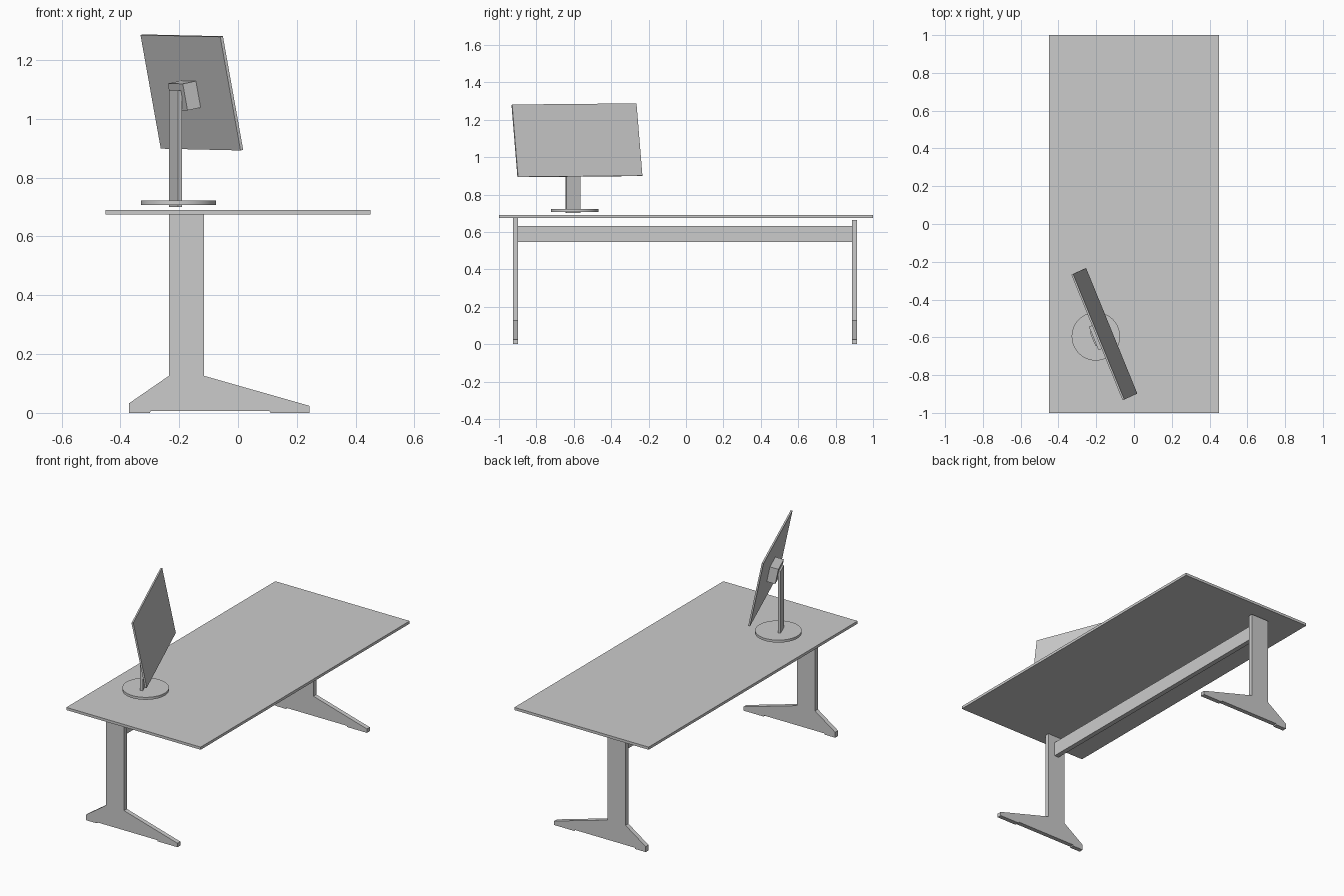
import bpy, bmesh
from math import radians
from mathutils import Matrix, Vector

if "Cube" in bpy.data.objects:
    bpy.data.objects.remove(bpy.data.objects["Cube"])


def box(name, size, matrix):
    bm = bmesh.new()
    bmesh.ops.create_cube(bm, size=1)
    bmesh.ops.scale(bm, vec=size, verts=bm.verts)
    me = bpy.data.meshes.new(name)
    bm.to_mesh(me)
    bm.free()
    ob = bpy.data.objects.new(name, me)
    ob.matrix_world = matrix
    bpy.context.collection.objects.link(ob)
    return ob


def extrude_profile(name, pts, y0, y1):
    bm = bmesh.new()
    face = bm.faces.new([bm.verts.new((x, y0, z)) for x, z in pts])
    geo = bmesh.ops.extrude_face_region(bm, geom=[face])["geom"]
    verts = [v for v in geo if isinstance(v, bmesh.types.BMVert)]
    bmesh.ops.translate(bm, vec=(0, y1 - y0, 0), verts=verts)
    bmesh.ops.recalc_face_normals(bm, faces=bm.faces)
    me = bpy.data.meshes.new(name)
    bm.to_mesh(me)
    bm.free()
    ob = bpy.data.objects.new(name, me)
    bpy.context.collection.objects.link(ob)
    return ob


# Desk top and crossbar
box("table_top", (0.9, 2.0, 0.016), Matrix.Translation((0, 0, 0.682)))
box("crossbar", (0.03, 1.79, 0.087), Matrix.Translation((-0.175, -0.006, 0.589)))

# Legs: column with a flared foot, slightly raised between the foot ends
for name, y0, y1, top in (("front_leg", -0.926, -0.899, 0.674),
                          ("back_leg", 0.887, 0.914, 0.663)):
    profile = [(-0.37, 0), (-0.3, 0), (-0.297, 0.007), (0.107, 0.007), (0.11, 0),
               (0.243, 0), (0.243, 0.024), (-0.115, 0.126), (-0.115, top),
               (-0.235, top), (-0.235, 0.126), (-0.37, 0.033)]
    extrude_profile(name, profile, y0, y1)

# Monitor stand: round base and flat pole
bpy.ops.mesh.primitive_cylinder_add(vertices=48, radius=0.128, depth=0.015,
                                    location=(-0.202, -0.595, 0.7145))
bpy.context.object.name = "monitor_base"
bpy.ops.object.shade_smooth_by_angle()

yaw = Matrix.Rotation(radians(-67.9), 4, 'Z')
box("monitor_pole", (0.08, 0.015, 0.397),
    Matrix.Translation((-0.2125, -0.605, 0.8985)) @ yaw)

# Screen and its bracket share one tilted frame
tilt = (Matrix.Translation((-0.157, -0.583, 1.09)) @ yaw
        @ Matrix.Rotation(radians(11.1), 4, 'X') @ Matrix.Rotation(radians(0.5), 4, 'Y'))
box("monitor_screen", (0.718, 0.01, 0.394), tilt)
box("monitor_bracket", (0.135, 0.05, 0.092),
    tilt @ Matrix.Translation((0, -0.029, -0.005)))
